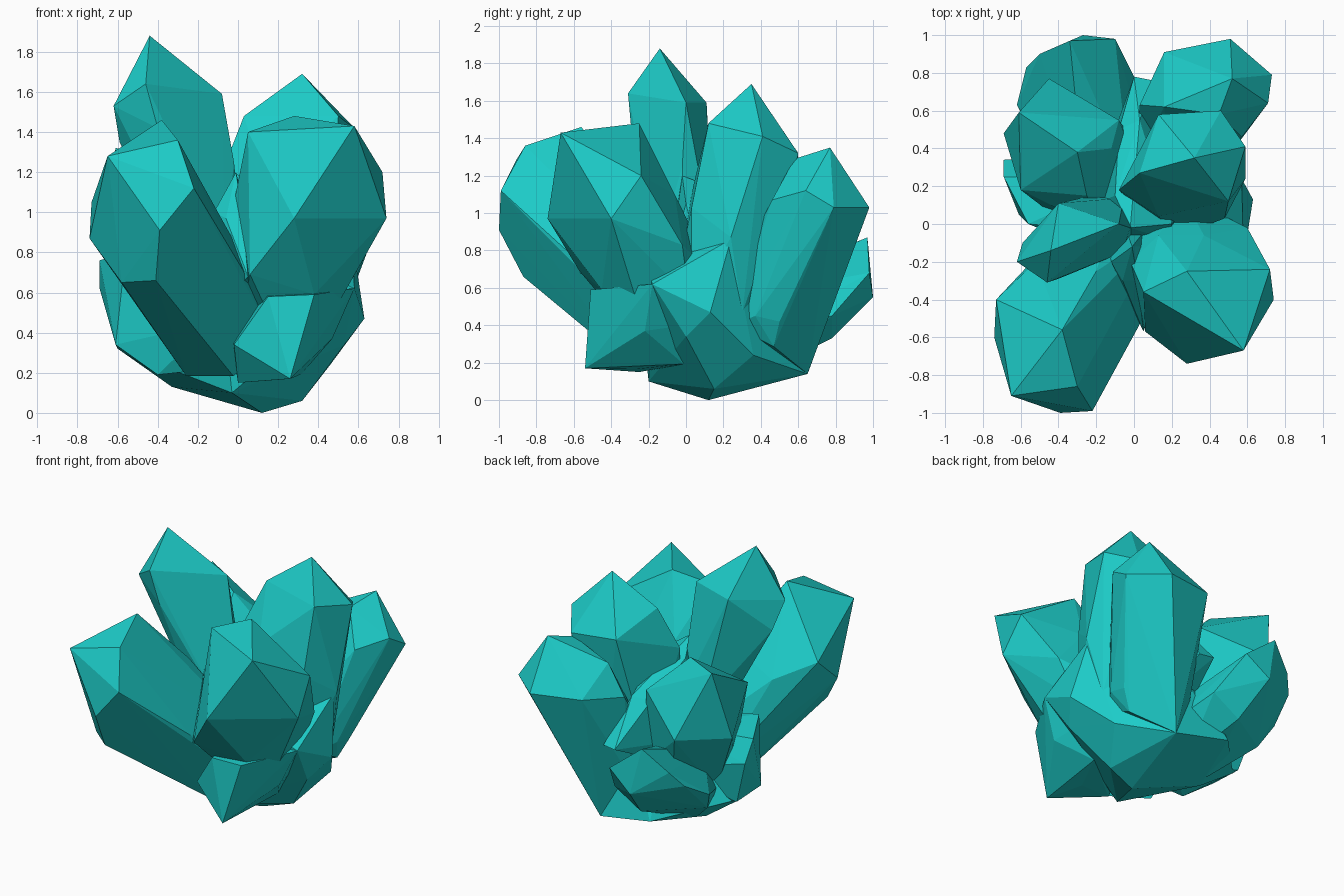
import bpy, bmesh, math
from mathutils import Vector

teal = bpy.data.materials.new("teal_crystal")
teal.diffuse_color = (0.012, 0.6, 0.575, 1)


def crystal(name, root, radius, corners):
    """Faceted shard: skin a six-sided root ring and the corners of its pointed head."""
    root = Vector(root)
    middle = sum((Vector(c) for c in corners), Vector()) / len(corners)
    turn = (middle - root).to_track_quat('Z', 'Y')
    ring = [root + turn @ Vector((radius * math.cos(i * math.pi / 3),
                                  radius * math.sin(i * math.pi / 3), 0)) for i in range(6)]
    bm = bmesh.new()
    for p in ring + [Vector(c) for c in corners]:
        bm.verts.new(p)
    bmesh.ops.convex_hull(bm, input=bm.verts[:])
    bmesh.ops.delete(bm, geom=[v for v in bm.verts if not v.link_faces], context='VERTS')
    bmesh.ops.recalc_face_normals(bm, faces=bm.faces[:])
    mesh = bpy.data.meshes.new(name)
    bm.to_mesh(mesh)
    bm.free()
    mesh.materials.append(teal)
    bpy.context.collection.objects.link(bpy.data.objects.new(name, mesh))


# Large shards leaning outwards
crystal("front_left_crystal", (-.05, -.08, .36), .28, [
    (-.38, -.56, 1.46), (-.30, -.86, 1.36), (-.65, -.91, 1.28), (-.22, -.99, 1.12),
    (-.39, -1, .91), (-.73, -.4, 1.05), (-.74, -.6, .87), (-.58, -.72, .65),
    (-.41, -.87, .66), (.02, -.55, .72), (-.52, -.2, .95), (-.2, -.25, 1.08)])
crystal("front_right_crystal", (.22, -.1, .55), .28, [
    (.58, -.67, 1.43), (.28, -.25, 1.48), (.72, -.24, 1.2), (.74, -.4, .97), (.28, -.74, .97),
    (.05, -.36, 1.4), (.06, -.57, .69), (.38, -.45, .59), (.6, -.02, .83), (.37, -.06, 1.1),
    (-.02, -.2, 1.05), (.13, -.06, 1.1), (.15, -.47, .58)])
crystal("tall_crystal", (-.14, .0, .8), .17, [
    (-.44, -.14, 1.88), (-.62, -.2, 1.53), (-.59, -.1, 1.35), (-.46, -.31, 1.64),
    (-.4, -.29, 1.42), (-.08, 0, 1.59), (-.4, .11, 1.59), (-.02, -.02, 1.25)])
crystal("back_middle_crystal", (.25, .2, .5), .28, [
    (.32, .35, 1.69), (.5, .12, 1.48), (.03, .27, 1.48), (.59, .41, 1.41), (.46, .6, 1.32),
    (.13, .58, 1.35), (.48, .03, 1.03), (.59, .24, .87), (-.08, .18, 1.2), (.13, .04, 1.15)])
crystal("back_right_crystal", (.22, .4, .4), .25, [
    (.52, .77, 1.35), (.51, .98, 1.03), (.73, .79, 1.03), (.71, .64, 1.12), (.16, .91, 1.05),
    (.45, .58, 1.29), (.16, .62, 1.2), (.03, .63, 1.0), (.57, .46, 1.07), (.2, .65, .14),
    (.5, .5, .42), (.5, .37, .45)])
crystal("back_left_crystal", (-.17, .2, .45), .28, [
    (-.3, .38, 1.27), (-.61, .59, 1.32), (-.6, .18, 1.1), (-.08, .55, 1.05), (-.45, .77, .88),
    (-.69, .48, .85), (-.12, .4, 1.1), (-.25, .15, 1.08)])

# Short shards around the foot
crystal("low_back_crystal", (-.17, .3, .35), .25, [
    (-.34, .97, .87), (-.1, .98, .68), (-.27, 1, .55), (-.5, .9, .72), (-.57, .83, .62),
    (0, .78, .45), (-.62, .63, .5), (-.2, .78, .33), (-.55, .55, .36)])
crystal("low_left_crystal", (-.1, .1, .45), .27, [
    (-.69, .25, .76), (-.69, .34, .62), (-.61, .05, .34), (-.56, 0, .8), (-.4, 0, .19),
    (-.6, .3, .32)])
crystal("low_front_crystal", (.2, -.05, .4), .24, [
    (.26, -.54, .17), (.38, -.51, .59), (.15, -.5, .58), (-.02, -.42, .34),
    (.58, -.18, .62), (.47, -.22, .37), (.2, -.27, .165), (0, -.25, .15)])

# Rough foot and the filled centre above it
crystal("foot", (0.05, .1, .75), .4, [
    (.12, .12, 0), (.32, .15, .06), (.46, .36, .24), (.53, 0, .34), (.63, .13, .47),
    (.58, -.18, .62), (.57, .24, .86), (-.03, -.2, .1), (-.33, .25, .13), (-.6, .25, .32),
    (.2, .65, .14), (-.2, .68, .22)])
crystal("centre_shard", (.03, .1, .6), .28, [
    (-.02, -.02, 1.2), (-.1, .15, 1.12), (.03, .55, .98), (-.08, .5, .95), (.2, 0, 1.05),
    (0, .78, .7), (.1, .76, .7)])
crystal("front_gap_shard", (0, -.1, .6), .15, [
    (-.01, -.12, 1.2), (-.12, -.2, 1), (-.06, -.3, .97), (.02, -.3, 1), (.05, -.57, .68)])
